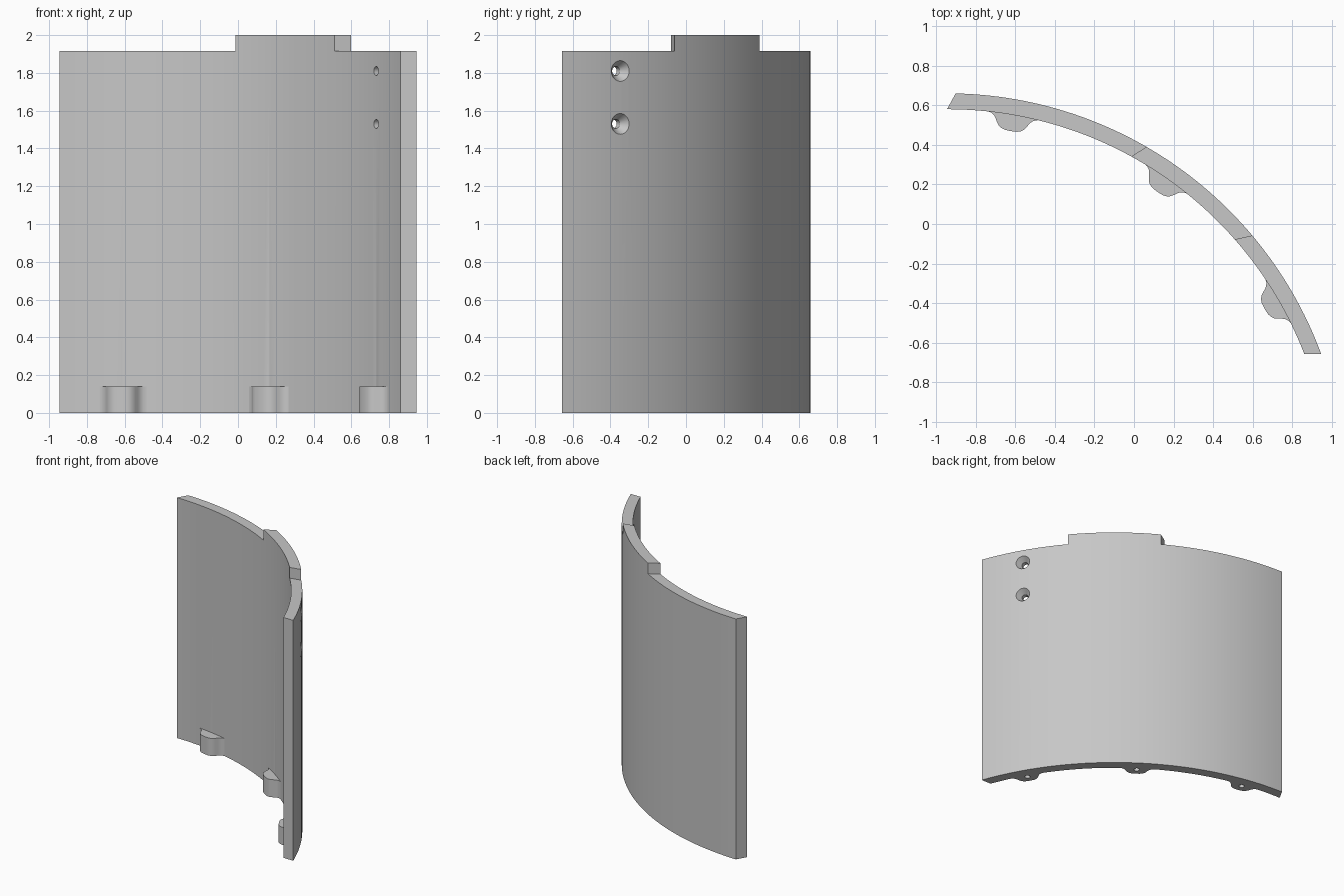
import bpy, bmesh
from math import sin, cos, asin, radians, degrees, pi
from mathutils import Vector

cube = bpy.data.objects.get("Cube")
if cube:
    bpy.data.objects.remove(cube, do_unlink=True)

CX, CY = -0.945, -1.356          # centre of the curved wall
R_OUT, R_IN = 2.016, 1.936
WALL_TOP, TAB_TOP, BOSS_TOP = 1.915, 2.0, 0.14
END_RISE = 0.70                  # flat end of the wall, measured from the centre
TAB = (40, 60)

grey = bpy.data.materials.new("light grey")
grey.use_nodes = True
grey.diffuse_color = (0.57, 0.57, 0.57, 1)
grey.node_tree.nodes["Principled BSDF"].inputs["Base Color"].default_value = grey.diffuse_color


def polar(r, deg, z=0.0):
    a = radians(deg)
    return Vector((CX + r * cos(a), CY + r * sin(a), z))


def finish(bm, name):
    bmesh.ops.recalc_face_normals(bm, faces=bm.faces)
    mesh = bpy.data.meshes.new(name)
    bm.to_mesh(mesh)
    bm.free()
    mesh.materials.append(grey)
    obj = bpy.data.objects.new(name, mesh)
    bpy.context.collection.objects.link(obj)
    return obj


def raise_faces(bm, faces, height):
    new = bmesh.ops.extrude_face_region(bm, geom=faces)["geom"]
    verts = [g for g in new if isinstance(g, bmesh.types.BMVert)]
    bmesh.ops.translate(bm, verts=verts, vec=(0, 0, height))
    bmesh.ops.delete(bm, geom=faces, context='FACES_ONLY')
    return [g for g in new if isinstance(g, bmesh.types.BMFace)]


def drill(name, origin, axis, rings, sides=32):
    """Lathed cutter: rings are (distance along axis, radius)."""
    bm = bmesh.new()
    turn = axis.to_track_quat('Z', 'Y')
    loops = [[bm.verts.new(origin + turn @ Vector((r * cos(2 * pi * k / sides),
                                                   r * sin(2 * pi * k / sides), d)))
              for k in range(sides)] for d, r in rings]
    for a, b in zip(loops, loops[1:]):
        for k in range(sides):
            n = (k + 1) % sides
            bm.faces.new((a[k], a[n], b[n], b[k]))
    bm.faces.new(loops[0])
    bm.faces.new(loops[-1])
    obj = finish(bm, name)
    obj.hide_render = True
    return obj


def cut(obj, cutters):
    bpy.context.view_layer.objects.active = obj
    for c in cutters:
        mod = obj.modifiers.new("hole", 'BOOLEAN')
        mod.operation, mod.solver, mod.object = 'DIFFERENCE', 'EXACT', c
        bpy.ops.object.modifier_apply(modifier=mod.name)


# Curved wall, with breaks at the tab edges and a flat cut lower end
def arc_angles(r):
    stops = [degrees(asin(END_RISE / r)), *TAB, 90]
    out = [stops[0]]
    for a, b in zip(stops, stops[1:]):
        n = round((b - a) / 1.25)
        out += [a + (b - a) * (i + 1) / n for i in range(n)]
    return out


bm = bmesh.new()
inner, outer = arc_angles(R_IN), arc_angles(R_OUT)
pairs = [(bm.verts.new(polar(R_IN, i)), bm.verts.new(polar(R_OUT, o)))
         for i, o in zip(inner, outer)]
base = [bm.faces.new((a[0], a[1], b[1], b[0])) for a, b in zip(pairs, pairs[1:])]
floor = [[v.co.copy() for v in f.verts] for f in base]
top = raise_faces(bm, base, WALL_TOP)

# Raised tab on the top edge
mids = {f: sum(TAB) / 2 for f in top}
for f in top:
    c = f.calc_center_median()
    mids[f] = degrees(asin((c.y - CY) / (c.xy - Vector((CX, CY))).length))
raise_faces(bm, [f for f in top if TAB[0] < mids[f] < TAB[1]], TAB_TOP - WALL_TOP)
for corners in floor:
    bm.faces.new([bm.verts.new(p) for p in corners])
bmesh.ops.remove_doubles(bm, verts=bm.verts, dist=0.0001)
wall = finish(bm, "curved_wall")

# Rounded bosses along the inside bottom edge: (sideways, depth) half profile
HALF = [(0.127, 0), (0.112, 0.005), (0.098, 0.015), (0.087, 0.03), (0.078, 0.048),
        (0.067, 0.063), (0.052, 0.074), (0.034, 0.08), (0.012, 0.082)]
profile = HALF + [(-t, d) for t, d in reversed(HALF)]
back = [(-0.127 + 0.254 * i / 6, -0.003) for i in range(7)]
parts, pin_holes = [wall], []
for label, angle in (("left", 30), ("middle", 55), ("right", 80)):
    bm = bmesh.new()
    face = bm.faces.new([bm.verts.new(polar(R_IN - d, angle + degrees(t / R_IN)))
                         for t, d in profile + back])
    solid = bmesh.ops.extrude_face_region(bm, geom=[face])["geom"]
    bmesh.ops.translate(bm, verts=[g for g in solid if isinstance(g, bmesh.types.BMVert)],
                        vec=(0, 0, BOSS_TOP))
    boss = finish(bm, label + "_boss")
    hole = drill(label + "_pin_cutter", polar(1.916, angle), Vector((0, 0, 1)),
                 [(-0.05, 0.021), (0.1, 0.021)], 20)
    cut(boss, [hole])
    pin_holes.append(hole)
    parts.append(boss)

# Countersunk screw holes through the wall
screws = []
for label, z in (("upper", 1.81), ("lower", 1.53)):
    out = polar(1, 30) - polar(0, 30)
    screws.append(drill(label + "_screw_cutter", polar(R_OUT, 30, z), out,
                        [(-0.15, 0.024), (-0.045, 0.024), (0, 0.055), (0.02, 0.069)]))
cut(wall, screws + pin_holes)
for c in screws + pin_holes:
    bpy.data.objects.remove(c, do_unlink=True)

# Smooth curves, crisp edges
bpy.ops.object.select_all(action='DESELECT')
for p in parts:
    p.select_set(True)
bpy.context.view_layer.objects.active = wall
bpy.ops.object.shade_smooth_by_angle(angle=radians(30))
